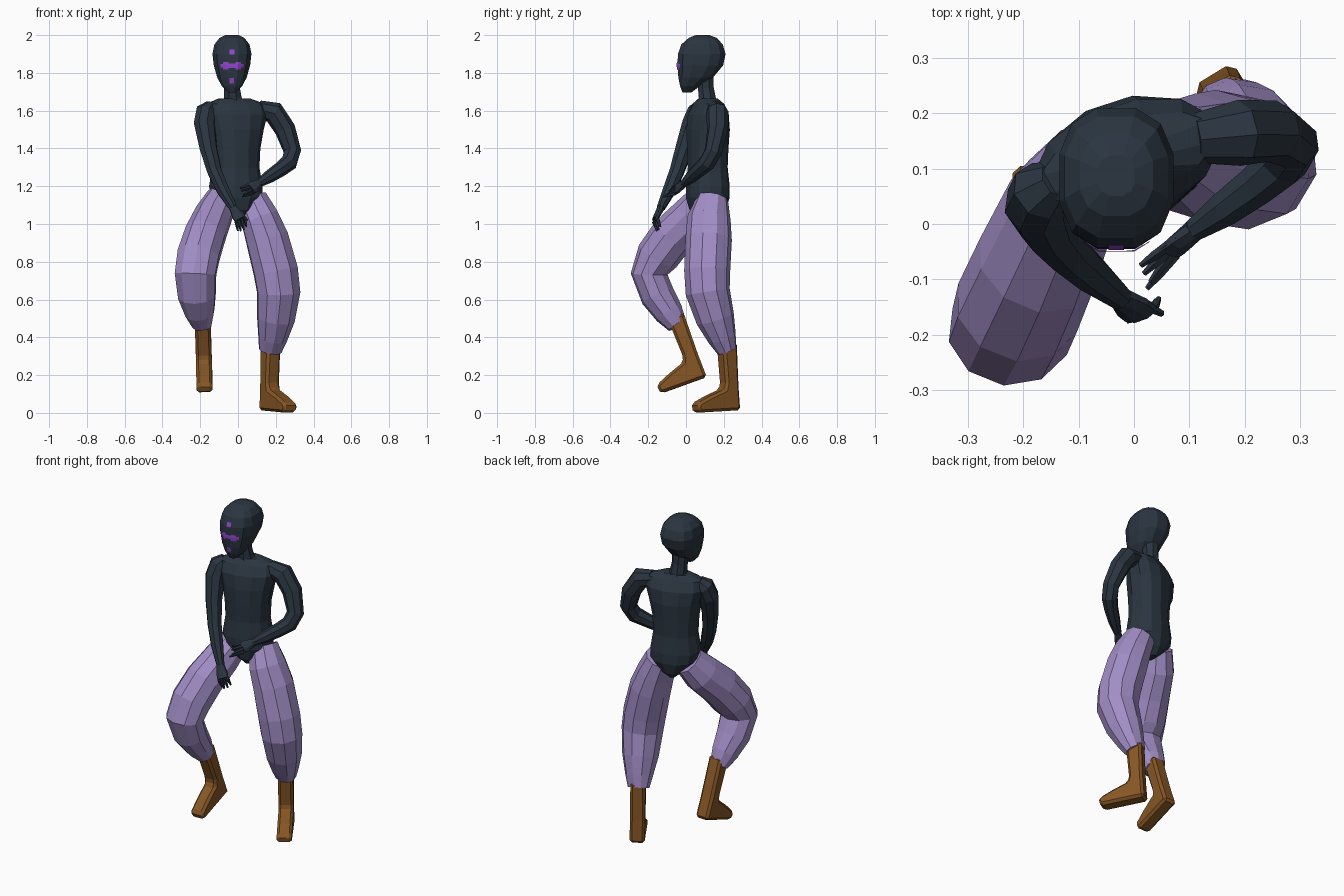
import bpy, bmesh, math
from mathutils import Vector
from mathutils.bvhtree import BVHTree


def material(name, rgb):
    m = bpy.data.materials.new(name)
    m.diffuse_color = (*rgb, 1)
    return m


SLATE = material("dark slate", (0.024, 0.036, 0.052))
LAVENDER = material("lavender cloth", (0.36, 0.27, 0.57))
LEATHER = material("brown leather", (0.235, 0.092, 0.018))
VIOLET = material("bright violet", (0.30, 0.06, 0.64))


def finish(name, bm, mat):
    me = bpy.data.meshes.new(name)
    bm.to_mesh(me)
    bm.free()
    me.materials.append(mat)
    ob = bpy.data.objects.new(name, me)
    bpy.context.collection.objects.link(ob)
    return ob


def loft_mesh(rings, sides, side=(1, 0, 0), power=1.0, level=False):
    """Rings are (x, y, z, side radius, front radius), skinned along their path."""
    bm = bmesh.new()
    pts = [Vector(r[:3]) for r in rings]
    side = Vector(side).normalized()
    loops = []
    for i, r in enumerate(rings):
        t = Vector((0, 0, 1))
        if not level:
            before = (pts[i] - pts[i - 1]).normalized() if i else Vector()
            after = (pts[i + 1] - pts[i]).normalized() if i + 1 < len(pts) else Vector()
            t = (before + after).normalized()
        side = (side - t * side.dot(t)).normalized()
        front = t.cross(side)
        loop = []
        for k in range(sides):
            a = 2 * math.pi * (k + 0.5) / sides
            c = math.copysign(abs(math.cos(a)) ** power, math.cos(a))
            s = math.copysign(abs(math.sin(a)) ** power, math.sin(a))
            loop.append(bm.verts.new(pts[i] + side * c * r[3] + front * s * r[-1]))
        loops.append(loop)
    for lo, hi in zip(loops, loops[1:]):
        for k in range(sides):
            n = (k + 1) % sides
            bm.faces.new((lo[k], lo[n], hi[n], hi[k]))
    bm.faces.new(loops[0])
    bm.faces.new(loops[-1])
    bmesh.ops.recalc_face_normals(bm, faces=bm.faces)
    return bm


def loft(name, rings, mat, sides=8, **kw):
    return finish(name, loft_mesh(rings, sides, **kw), mat)


# Head: squarish rounded rings, chin forward
HX = -0.032
head_rows = [  # z, front y, back y, half width
    (1.697, -0.02, 0.03, 0.022), (1.73, -0.033, 0.075, 0.055),
    (1.775, -0.043, 0.145, 0.080), (1.84, -0.049, 0.200, 0.099),
    (1.90, -0.046, 0.213, 0.106), (1.95, -0.028, 0.198, 0.096),
    (1.985, 0.012, 0.165, 0.068), (2.0, 0.05, 0.125, 0.035)]
head = loft_mesh([(HX, (f + b) / 2, z, w, (b - f) / 2) for z, f, b, w in head_rows],
                 12, power=0.8, level=True)
tree = BVHTree.FromBMesh(head)
finish("head", head, SLATE)


# Face markings: thin patches laid on the head surface
def face_mark(name, x, z, w, h, n=4):
    bm = bmesh.new()
    grid = []
    for j in range(n + 1):
        row = []
        for i in range(n + 1):
            p = Vector((HX + x + w * (i / n - 0.5), -1, z + h * (j / n - 0.5)))
            hit = tree.ray_cast(p, Vector((0, 1, 0)))[0]
            row.append(bm.verts.new(hit + Vector((0, -0.004, 0))))
        grid.append(row)
    for j in range(n):
        for i in range(n):
            bm.faces.new((grid[j][i], grid[j][i + 1], grid[j + 1][i + 1], grid[j + 1][i]))
    finish(name, bm, VIOLET)


face_mark("forehead_mark", 0, 1.91, 0.028, 0.026)
face_mark("mouth_mark", 0, 1.758, 0.024, 0.028)
face_mark("nose_mark", 0, 1.838, 0.036, 0.022)
for s in (-1, 1):
    face_mark("eye_mark", s * 0.033, 1.838, 0.03, 0.038)
    face_mark("eye_corner_mark", s * 0.054, 1.838, 0.012, 0.02)

# Neck and torso, the torso turned towards +x
loft("neck", [(-0.022, 0.115, 1.62, 0.062, 0.055), (-0.028, 0.112, 1.67, 0.05, 0.048),
              (-0.032, 0.105, 1.72, 0.045, 0.045), (-0.032, 0.1, 1.8, 0.048, 0.05)], SLATE)
yaw = math.radians(18)
loft("torso", [
    (0.0, 0.115, 1.035, 0.025, 0.06), (0.0, 0.115, 1.075, 0.07, 0.098),
    (-0.008, 0.115, 1.14, 0.138, 0.112), (-0.012, 0.115, 1.20, 0.142, 0.112),
    (-0.012, 0.115, 1.30, 0.126, 0.102), (-0.012, 0.115, 1.40, 0.131, 0.106),
    (-0.012, 0.117, 1.50, 0.15, 0.110), (-0.012, 0.118, 1.58, 0.172, 0.100),
    (-0.012, 0.118, 1.635, 0.165, 0.068), (-0.02, 0.117, 1.665, 0.085, 0.045)],
    SLATE, 12, side=(math.cos(yaw), math.sin(yaw), 0), power=0.9, level=True)

# Arms
loft("right_arm", [
    (-0.14, 0.08, 1.625, 0.035), (-0.168, 0.06, 1.595, 0.056), (-0.178, 0.035, 1.53, 0.058),
    (-0.157, -0.01, 1.40, 0.048), (-0.125, -0.048, 1.28, 0.041),
    (-0.08, -0.088, 1.18, 0.036), (-0.025, -0.133, 1.085, 0.023)], SLATE)
loft("left_arm", [
    (0.11, 0.155, 1.61, 0.045), (0.19, 0.165, 1.59, 0.06), (0.25, 0.168, 1.50, 0.056),
    (0.288, 0.145, 1.385, 0.048), (0.27, 0.112, 1.325, 0.046), (0.225, 0.072, 1.29, 0.04),
    (0.165, 0.028, 1.25, 0.034), (0.11, -0.01, 1.215, 0.022)], SLATE)


# Hands: palm and fingers from wrist, knuckle and fingertip positions
def hand(side, wrist, knuckle, tips, across):
    w, kn, across = Vector(wrist), Vector(knuckle), Vector(across).normalized()
    mid = w.lerp(kn, 0.6)
    loft(side + "_palm", [(*w, 0.022, 0.02), (*mid, 0.034, 0.017), (*kn, 0.034, 0.015)],
         SLATE, side=across)
    for i, tip in enumerate(tips):
        start = kn + across * (i - 1.5) * 0.017
        bend = start.lerp(Vector(tip), 0.5)
        loft(side + "_finger", [(*start, 0.010), (*bend, 0.009), (*tip, 0.005)], SLATE, 5)
    root = mid + across * 0.02
    tip = root + (kn - w) * 0.75 + across * 0.012
    loft(side + "_thumb", [(*w, 0.012), (*root, 0.011), (*tip, 0.006)], SLATE, 5)


hand("right", (-0.025, -0.133, 1.085), (0.012, -0.163, 1.025),
     [(0.0, -0.15, 0.965), (0.015, -0.155, 0.962), (0.032, -0.145, 0.968), (0.045, -0.135, 0.985)],
     (0.7, 0.3, 0.4))
hand("left", (0.11, -0.01, 1.215), (0.068, -0.048, 1.185),
     [(0.024, -0.117, 1.145), (0.03, -0.105, 1.155), (0.018, -0.09, 1.175), (0.012, -0.075, 1.19)],
     (-0.3, 0.3, 0.9))

# Baggy trouser legs
loft("right_trouser_leg", [
    (-0.085, 0.10, 1.135, 0.085, 0.09), (-0.13, 0.035, 1.045, 0.102, 0.112),
    (-0.175, -0.07, 0.94, 0.112, 0.118), (-0.21, -0.15, 0.83, 0.116, 0.115),
    (-0.225, -0.195, 0.735, 0.113, 0.098), (-0.217, -0.15, 0.62, 0.103, 0.092),
    (-0.202, -0.09, 0.53, 0.08, 0.078), (-0.19, -0.046, 0.465, 0.054, 0.054)], LAVENDER, 10)
loft("left_trouser_leg", [
    (0.07, 0.14, 1.13, 0.088, 0.085), (0.115, 0.122, 1.03, 0.104, 0.115),
    (0.155, 0.12, 0.92, 0.117, 0.123), (0.2, 0.112, 0.75, 0.122, 0.122),
    (0.215, 0.115, 0.64, 0.118, 0.118), (0.2, 0.155, 0.5, 0.103, 0.103),
    (0.183, 0.192, 0.395, 0.079, 0.076), (0.17, 0.216, 0.33, 0.062, 0.053)], LAVENDER, 10)

# Boots: one side profile (forward, up) extruded across the foot
PROFILE = [(0, 0), (0.25, 0), (0.268, 0.025), (0.258, 0.052), (0.18, 0.085), (0.092, 0.115),
           (0.082, 0.15), (0.09, 0.36), (0, 0.36), (0.003, 0.13)]


def boot(name, heel, forward, up, half):
    heel, f, u = Vector(heel), Vector(forward).normalized(), Vector(up).normalized()
    across = f.cross(u).normalized() * half
    bm = bmesh.new()
    a, b = [[bm.verts.new(heel + f * x + u * z + across * s) for x, z in PROFILE] for s in (-1, 1)]
    bm.faces.new(a)
    bm.faces.new(b)
    for k in range(len(a)):
        n = (k + 1) % len(a)
        bm.faces.new((a[k], a[n], b[n], b[k]))
    bmesh.ops.recalc_face_normals(bm, faces=bm.faces)
    ob = finish(name, bm, LEATHER)
    bev = ob.modifiers.new("soft edges", "BEVEL")
    bev.width = 0.014
    bev.segments = 1


boot("right_boot", (-0.177, 0.11, 0.19), (0.0, -0.94, -0.34), (-0.03, -0.34, 0.94), 0.042)
boot("left_boot", (0.142, 0.272, 0.014), (0.52, -0.85, -0.05), (0.02, -0.05, 1), 0.042)
